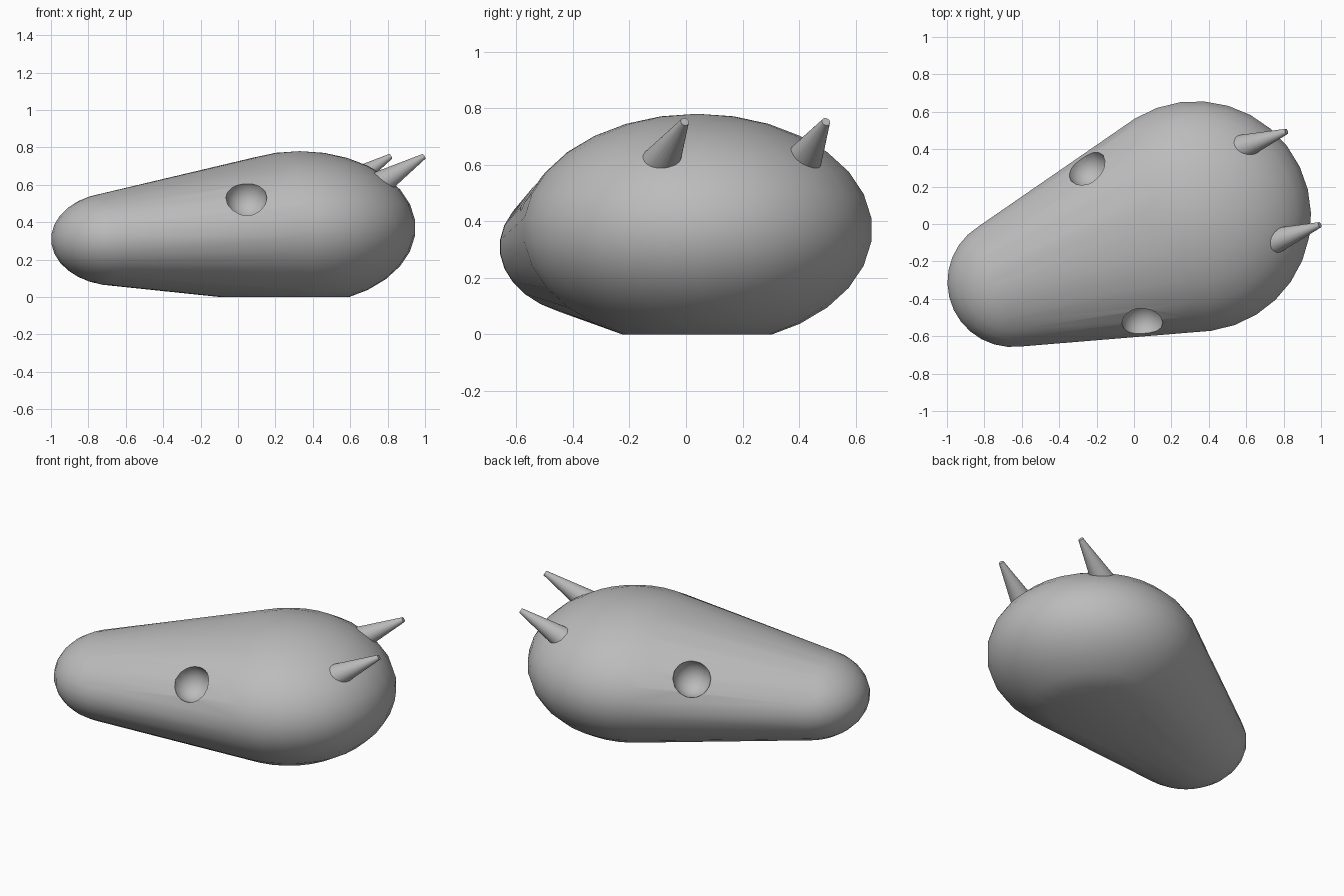
import bpy
import bmesh
import math
from mathutils import Matrix, Vector

cube = bpy.data.objects.get("Cube")
if cube:
    bpy.data.objects.remove(cube)

grey = bpy.data.materials.new("plain grey")
grey.use_nodes = True
colour = (0.5, 0.5, 0.5, 1)
grey.diffuse_color = colour
grey.node_tree.nodes["Principled BSDF"].inputs["Base Color"].default_value = colour

# Head frame: local +x runs from the skull centre to the snout
SNOUT_DIR = math.atan2(-0.35, -0.98)
HEAD = Matrix.Translation((0.33, 0.04, 0)) @ Matrix.Rotation(SNOUT_DIR, 4, 'Z')


def add_ellipsoid(bm, centre, radii, segments=30):
    shape = HEAD @ Matrix.Translation(centre) @ Matrix.Diagonal((*radii, 1))
    bmesh.ops.create_uvsphere(bm, u_segments=segments, v_segments=segments // 2,
                              radius=1, matrix=shape)


def make_object(name, bm):
    bmesh.ops.recalc_face_normals(bm, faces=bm.faces)
    mesh = bpy.data.meshes.new(name)
    bm.to_mesh(mesh)
    bm.free()
    mesh.materials.append(grey)
    obj = bpy.data.objects.new(name, mesh)
    bpy.context.collection.objects.link(obj)
    return obj


def activate(obj):
    bpy.ops.object.select_all(action='DESELECT')
    obj.select_set(True)
    bpy.context.view_layer.objects.active = obj


def shade(obj):
    activate(obj)
    bpy.ops.object.shade_smooth_by_angle(angle=math.radians(30))


# Head: hull around a broad skull and a small snout, cut flat underneath
bm = bmesh.new()
add_ellipsoid(bm, (0, 0, 0.37), (0.62, 0.62, 0.41))
add_ellipsoid(bm, (1.04, 0, 0.31), (0.35, 0.35, 0.25))
hull = bmesh.ops.convex_hull(bm, input=bm.verts[:])
spare = {v for v in hull["geom_interior"] + hull["geom_unused"]
         if isinstance(v, bmesh.types.BMVert)}
bmesh.ops.delete(bm, geom=list(spare), context='VERTS')
hull_faces = set(f for f in hull["geom"] if isinstance(f, bmesh.types.BMFace) and f.is_valid)
bmesh.ops.delete(bm, geom=[f for f in bm.faces if f not in hull_faces], context='FACES')
cut = bmesh.ops.bisect_plane(bm, geom=bm.verts[:] + bm.edges[:] + bm.faces[:],
                             plane_co=(0, 0, 0), plane_no=(0, 0, 1), clear_inner=True)
bmesh.ops.holes_fill(bm, edges=[e for e in bm.edges if e.is_boundary])
head = make_object("head", bm)

# Eye sockets: round hollows on both sides of the head
for side in (-1, 1):
    bm = bmesh.new()
    add_ellipsoid(bm, (0.46, side * 0.44, 0.53), (0.11, 0.11, 0.11), 20)
    cutter = make_object("socket_cutter", bm)
    cutter.hide_render = True
    hollow = head.modifiers.new("eye_socket", 'BOOLEAN')
    hollow.operation = 'DIFFERENCE'
    hollow.solver = 'EXACT'
    hollow.object = cutter
    activate(head)
    bpy.ops.object.modifier_apply(modifier=hollow.name)
    bpy.data.objects.remove(cutter)
shade(head)

# Horns: tapered cones leaning up and back
for side, name in ((1, "right_horn"), (-1, "left_horn")):
    base = HEAD @ Vector((-0.28, side * 0.265, 0.56))
    tip = HEAD @ Vector((-0.61, side * 0.265, 0.752))
    axis = tip - base
    bm = bmesh.new()
    bmesh.ops.create_cone(bm, cap_ends=True, segments=24, radius1=0.085, radius2=0.015,
                          depth=axis.length,
                          matrix=Matrix.Translation((base + tip) / 2)
                          @ axis.to_track_quat('Z', 'Y').to_matrix().to_4x4())
    shade(make_object(name, bm))
